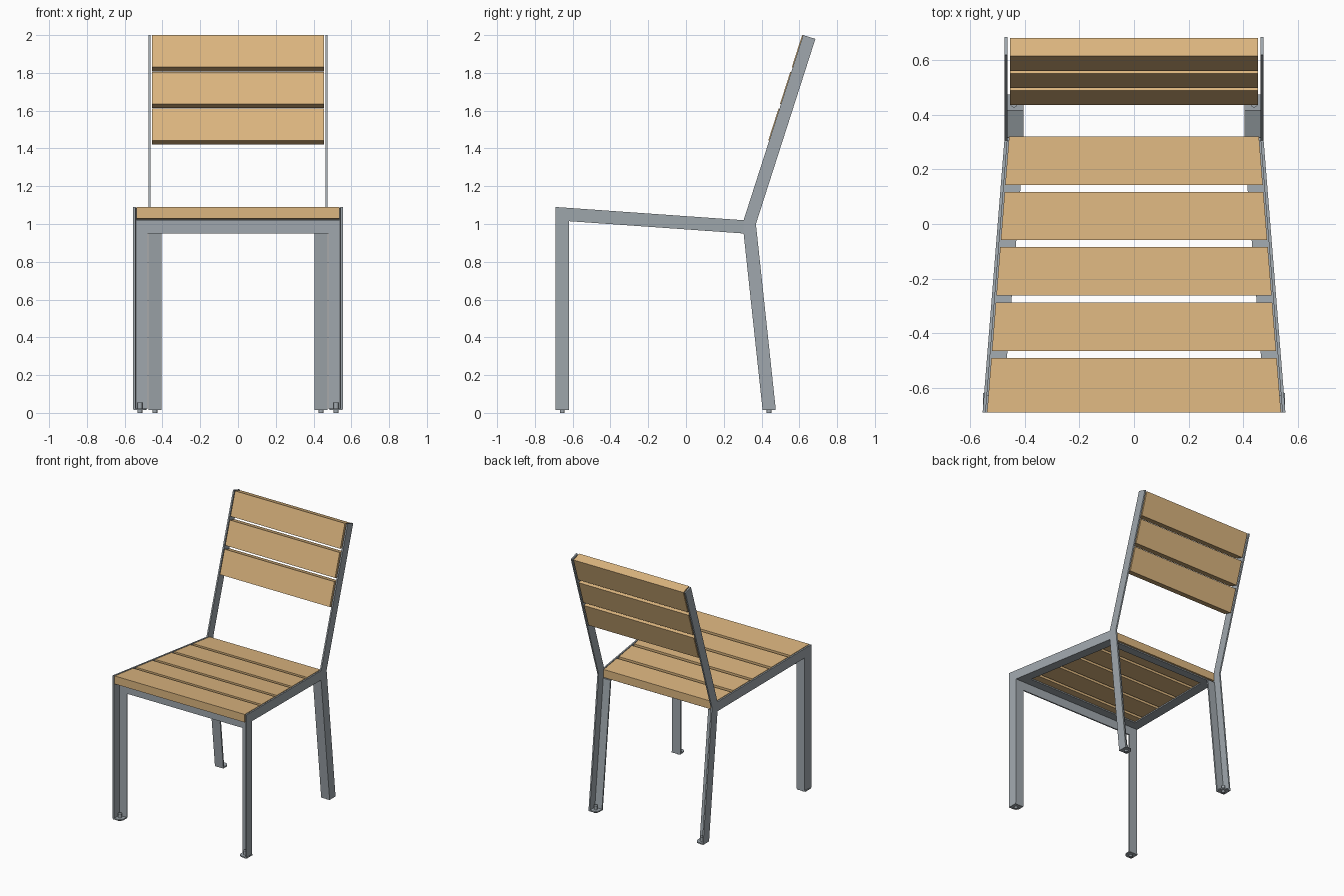
import bpy, bmesh, math

if "Cube" in bpy.data.objects:
    bpy.data.objects.remove(bpy.data.objects["Cube"])


def material(name, rgb):
    m = bpy.data.materials.new(name)
    m.diffuse_color = (*rgb, 1)
    m.use_nodes = True
    m.node_tree.nodes["Principled BSDF"].inputs["Base Color"].default_value = m.diffuse_color
    return m


STEEL = material("grey steel", (0.35, 0.39, 0.42))
WOOD = material("light wood", (0.72, 0.47, 0.215))


def prism(name, lower, upper, mat):
    """Close two matching rings of points into a solid."""
    bm = bmesh.new()
    a = [bm.verts.new(p) for p in lower]
    b = [bm.verts.new(p) for p in upper]
    n = len(a)
    bm.faces.new(a)
    bm.faces.new(b[::-1])
    for i in range(n):
        j = (i + 1) % n
        bm.faces.new((a[j], a[i], b[i], b[j]))
    bmesh.ops.recalc_face_normals(bm, faces=bm.faces)
    me = bpy.data.meshes.new(name)
    bm.to_mesh(me)
    bm.free()
    me.materials.append(mat)
    ob = bpy.data.objects.new(name, me)
    bpy.context.collection.objects.link(ob)
    return ob


def side_solid(name, yz, xa, xb, mat):
    """Side profile (y, z) swept between two x limits that may depend on y."""
    return prism(name, [(xa(y), y, z) for y, z in yz],
                 [(xb(y), y, z) for y, z in yz], mat)


def flat_solid(name, xy, z0, z1, mat):
    return prism(name, [(x, y, z0) for x, y in xy], [(x, y, z1) for x, y in xy], mat)


def outer(y):       # outside of the tapering seat frame
    return 0.475 + 0.08 * (0.305 - y)


def top(y):         # sloping seat surface
    return 1.09 - 0.0704 * (y + 0.69)


def seat_layer(y0, y1, d0, d1):     # side profile between two depths below the seat
    return [(y0, top(y0) - d0), (y1, top(y1) - d0), (y1, top(y1) - d1), (y0, top(y0) - d1)]


for s, side in ((-1, "left"), (1, "right")):
    # side plate: front leg and seat rail
    side_solid(f"front_leg_and_rail_{side}",
               [(-0.69, 0.02), (-0.69, 1.09), (0.305, 1.02), (0.305, 0.95),
                (-0.62, 1.015), (-0.62, 0.02)],
               lambda y: s * outer(y), lambda y: s * (outer(y) - 0.011), STEEL)
    # side plate: rear leg and back upright
    side_solid(f"rear_leg_and_upright_{side}",
               [(0.305, 1.02), (0.62, 2.0), (0.685, 1.98), (0.37, 1.0),
                (0.475, 0.02), (0.405, 0.02), (0.305, 0.95)],
               lambda y: s * 0.475, lambda y: s * 0.464, STEEL)
    # inward flanges of the angle sections
    side_solid(f"front_leg_flange_{side}",
               [(-0.63, 0.02), (-0.63, 0.95), (-0.62, 0.95), (-0.62, 0.02)],
               lambda y: s * 0.48, lambda y: s * 0.54, STEEL)
    side_solid(f"rear_leg_flange_{side}",
               [(0.305, 0.95), (0.316, 0.95), (0.416, 0.02), (0.405, 0.02)],
               lambda y: s * 0.405, lambda y: s * 0.465, STEEL)
    side_solid(f"seat_rail_flange_{side}", seat_layer(-0.62, 0.305, 0.061, 0.07),
               lambda y: s * (outer(y) - 0.073), lambda y: s * (outer(y) - 0.01), STEEL)
    # feet: plate with one rounded corner, and a levelling bolt
    for end, cx, cy, dy in (("front", 0.519, -0.655, -1), ("rear", 0.44, 0.44, 1)):
        h = 0.035
        pts = [(h, -h * dy), (h, h * dy)]
        pts += [(-h * math.sin(t * math.pi / 12), dy * h * math.cos(t * math.pi / 12))
                for t in range(7)]
        pts += [(-h, -h * dy)]
        flat_solid(f"{end}_foot_plate_{side}",
                   [(s * (cx + x), cy + y) for x, y in pts], 0.014, 0.023, STEEL)
        ring = [(s * cx + 0.013 * math.cos(k * math.pi / 8),
                 cy + 0.013 * math.sin(k * math.pi / 8)) for k in range(16)]
        flat_solid(f"{end}_foot_bolt_{side}", ring, 0.0, 0.054, STEEL)

# cross rails under the seat
side_solid("front_rail", [(-0.63, 0.95), (-0.63, 1.02), (-0.62, 1.02), (-0.62, 0.95)],
           lambda y: -0.54, lambda y: 0.54, STEEL)
for name, y0, y1 in (("front_rail_flange", -0.62, -0.55), ("rear_rail", 0.237, 0.305)):
    side_solid(name, seat_layer(y0, y1, 0.061, 0.07),
               lambda y: 0.073 - outer(y), lambda y: outer(y) - 0.073, STEEL)

# seat slats, the front one slightly wider
for i in range(5):
    y1 = 0.32 - 0.2025 * i
    y0 = -0.69 if i == 4 else y1 - 0.177
    side_solid(f"seat_slat_{i + 1}", seat_layer(y0, y1, 0.0, 0.06),
               lambda y: 0.016 - outer(y), lambda y: outer(y) - 0.016, WOOD)

# back slats, leaning with the uprights
u = (0.306, 0.952)
n = (0.952, -0.306)


def lean(along, depth):
    return (0.62 - u[0] * along + n[0] * depth, 2.0 - u[1] * along + n[1] * depth)


for i in range(3):
    a = 0.002 + 0.204 * i
    b = a + 0.178
    side_solid(f"back_slat_{i + 1}",
               [lean(a, -0.005), lean(a, 0.066), lean(b, 0.066), lean(b, -0.005)],
               lambda y: -0.455, lambda y: 0.455, WOOD)
